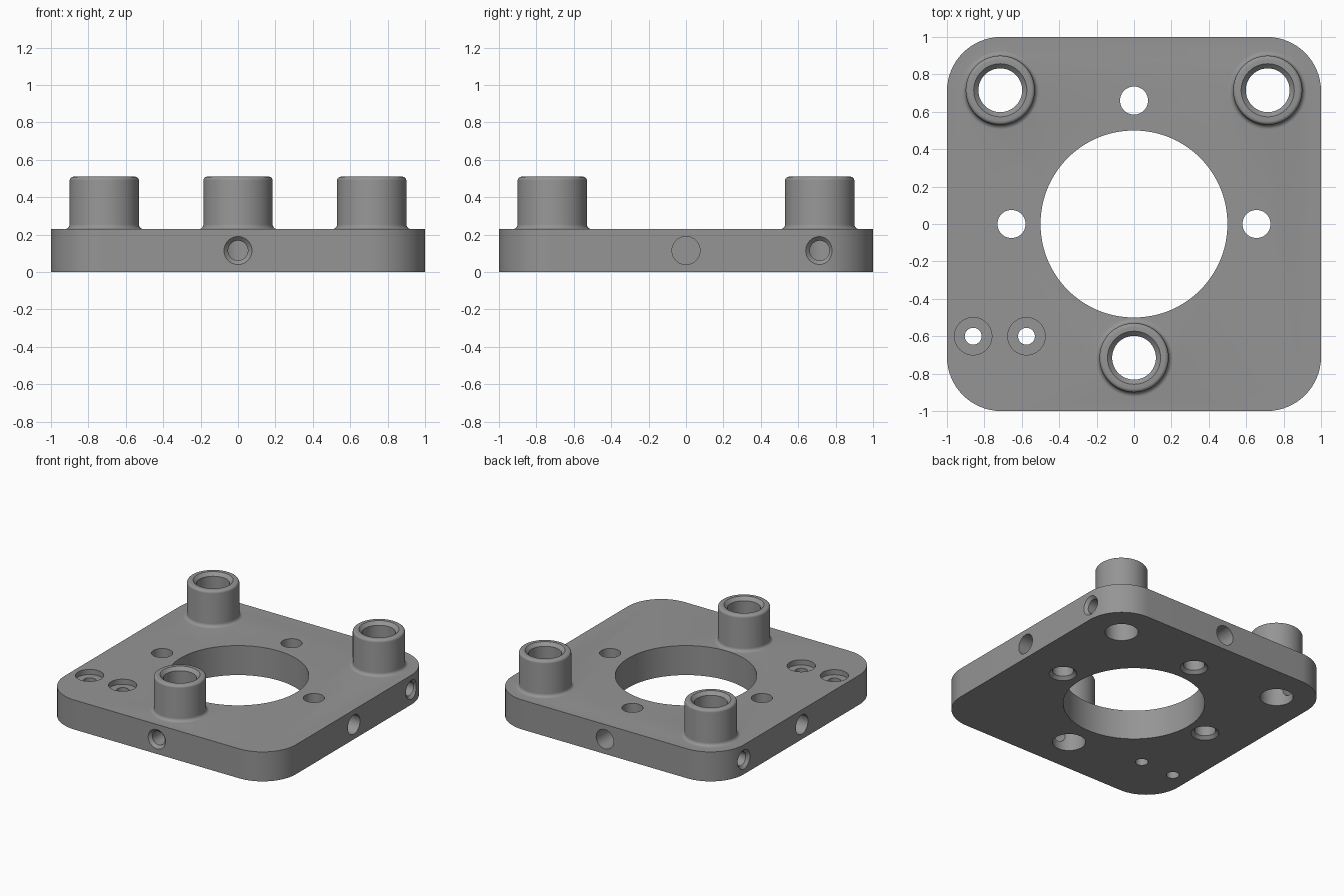
import bpy, bmesh, math
from mathutils import Matrix, Vector

if "Cube" in bpy.data.objects:
    bpy.data.objects.remove(bpy.data.objects["Cube"])

T = 0.23           # plate thickness
TOP = 0.51         # boss top
SIDE_Z = 0.115     # height of side holes
P = 0.715          # boss position

grey = bpy.data.materials.new("machined_grey")
grey.diffuse_color = (0.3, 0.3, 0.3, 1)
grey.use_nodes = True
grey.node_tree.nodes["Principled BSDF"].inputs["Base Color"].default_value = grey.diffuse_color


def make(name, bm):
    bmesh.ops.recalc_face_normals(bm, faces=bm.faces)
    me = bpy.data.meshes.new(name)
    bm.to_mesh(me)
    bm.free()
    me.materials.append(grey)
    ob = bpy.data.objects.new(name, me)
    bpy.context.collection.objects.link(ob)
    return ob


def turned(name, profile, origin, axis=(0, 0, 1), n=64):
    """Solid of revolution from (radius, height) points along an axis."""
    bm = bmesh.new()
    rings = [[bm.verts.new((r * math.cos(2 * math.pi * i / n),
                            r * math.sin(2 * math.pi * i / n), h))
              for i in range(n)] for r, h in profile]
    for a, b in zip(rings, rings[1:]):
        for i in range(n):
            j = (i + 1) % n
            bm.faces.new((a[i], a[j], b[j], b[i]))
    bm.faces.new(rings[0])
    bm.faces.new(rings[-1])
    rot = Vector(axis).to_track_quat('Z', 'Y').to_matrix().to_4x4()
    bmesh.ops.transform(bm, matrix=Matrix.Translation(origin) @ rot, verts=bm.verts)
    return make(name, bm)


def arc(cx, cz, r, a0, a1, n=6):
    return [(cx + r * math.cos(math.radians(a0 + (a1 - a0) * i / n)),
             cz + r * math.sin(math.radians(a0 + (a1 - a0) * i / n)))
            for i in range(n + 1)]


def combine(target, tool, operation):
    mod = target.modifiers.new("cut", 'BOOLEAN')
    mod.operation = operation
    mod.solver = 'EXACT'
    mod.object = tool
    bpy.context.view_layer.objects.active = target
    bpy.ops.object.modifier_apply(modifier=mod.name)
    bpy.data.objects.remove(tool)


# Plate with rounded corners
R = 0.29
bm = bmesh.new()
outline = []
for k, (sx, sy) in enumerate([(1, 1), (-1, 1), (-1, -1), (1, -1)]):
    c = 1 - R
    outline += arc(sx * c, sy * c, R, 90 * k, 90 * k + 90, 16)
base = bm.faces.new([bm.verts.new((x, y, 0)) for x, y in outline])
ext = bmesh.ops.extrude_face_region(bm, geom=[base])
bmesh.ops.translate(bm, vec=(0, 0, T),
                    verts=[v for v in ext["geom"] if isinstance(v, bmesh.types.BMVert)])
plate = make("mounting_plate", bm)

# Bosses with a base fillet and rounded top edge
bosses = [(-P, P), (P, P), (0, -P)]
boss_profile = ([(0.21, 0.15)] + arc(0.21, T + 0.025, 0.025, 270, 180)
                + arc(0.165, TOP - 0.02, 0.02, 0, 90))
for x, y in bosses:
    combine(plate, turned("boss", boss_profile, (x, y, 0)), 'UNION')

# Boss bores, chamfered at the top
for x, y in bosses:
    combine(plate, turned("bore", [(0.117, -0.1), (0.117, TOP - 0.025), (0.142, TOP),
                                   (0.142, TOP + 0.1)], (x, y, 0)), 'DIFFERENCE')

# Large central opening
combine(plate, turned("opening", [(0.5, -0.1), (0.5, 0.4)], (0, 0, 0), n=128), 'DIFFERENCE')

# Three mounting holes, chamfered underneath
for x, y in [(-0.655, 0), (0.655, 0), (0, 0.66)]:
    combine(plate, turned("mount_hole", [(0.098, -0.1), (0.098, 0), (0.075, 0.023),
                                         (0.075, 0.4)], (x, y, 0), n=48), 'DIFFERENCE')

# Two small counterbored holes
for x in (-0.86, -0.575):
    combine(plate, turned("screw_hole", [(0.045, -0.1), (0.045, T - 0.04), (0.1, T - 0.04),
                                         (0.1, 0.4)], (x, -0.6, 0), n=48), 'DIFFERENCE')

# Countersunk side holes leading into the boss bores
for pos, inward in [((0, -1), (0, 1, 0)), ((1, P), (-1, 0, 0)), ((-1, P), (1, 0, 0))]:
    combine(plate, turned("set_screw_hole", [(0.075, -0.1), (0.075, 0), (0.053, 0.022),
                                             (0.053, 0.28)], (*pos, SIDE_Z), inward, 48),
            'DIFFERENCE')

# Plain blind holes in the middle of three sides
for pos, inward in [((0, 1), (0, -1, 0)), ((1, 0), (-1, 0, 0)), ((-1, 0), (1, 0, 0))]:
    combine(plate, turned("blind_hole", [(0.075, -0.1), (0.075, 0.17)],
                          (*pos, SIDE_Z), inward, 48), 'DIFFERENCE')

# Smooth curved walls, keep edges crisp
bpy.ops.object.select_all(action='DESELECT')
plate.select_set(True)
bpy.context.view_layer.objects.active = plate
bpy.ops.object.shade_smooth_by_angle(angle=math.radians(30))
